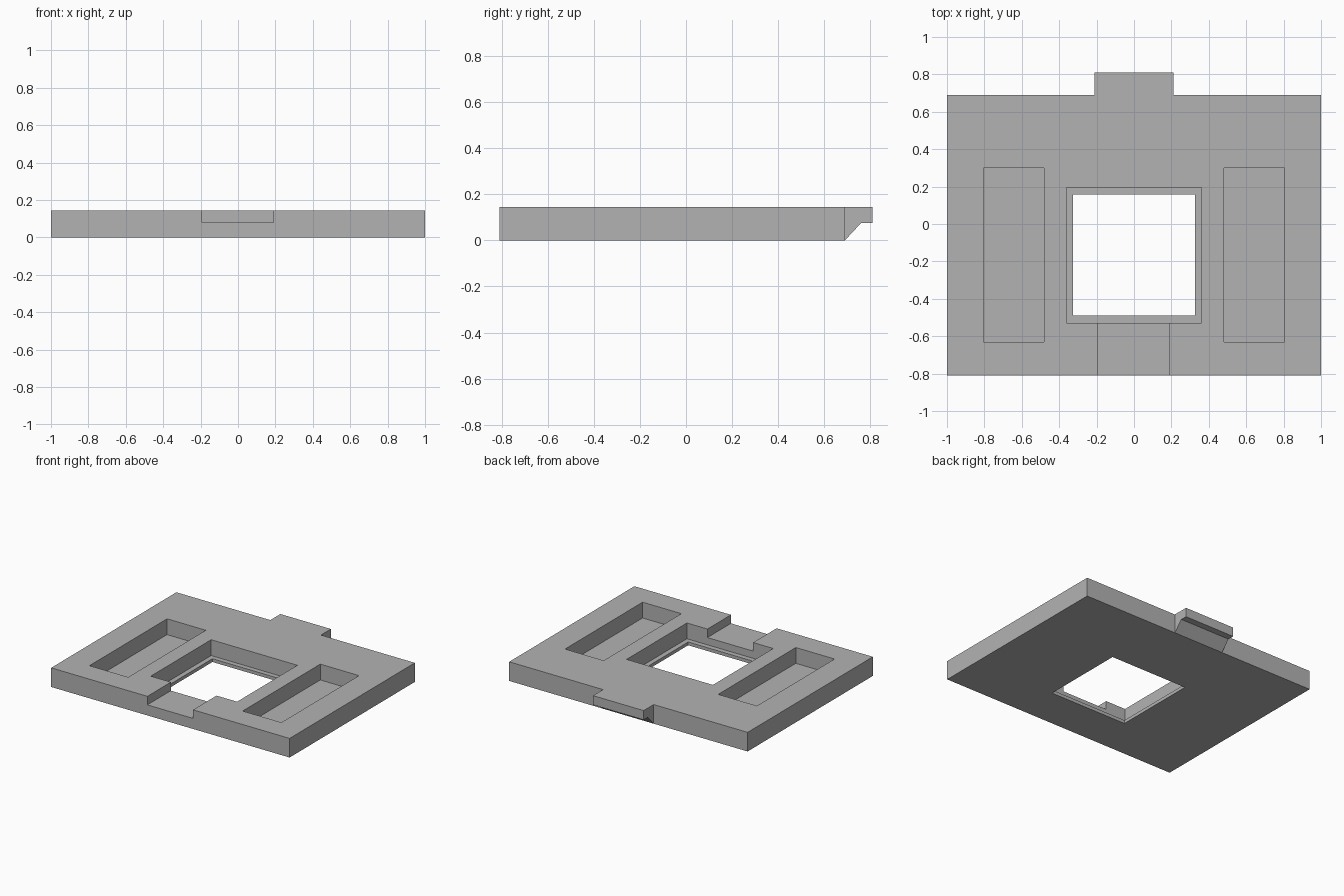
import bpy
import bmesh
from mathutils import Vector

if "Cube" in bpy.data.objects:
    bpy.data.objects.remove(bpy.data.objects["Cube"], do_unlink=True)

TOP = 0.145      # plate thickness
ABOVE = 0.25     # cutters reach past the top face

grey = bpy.data.materials.new("plain grey")
grey.use_nodes = True
colour = (0.45, 0.45, 0.45, 1)
grey.diffuse_color = colour
grey.node_tree.nodes["Principled BSDF"].inputs["Base Color"].default_value = colour


def prism(name, points, direction):
    """Extrude a flat outline of 3D points along a direction."""
    bm = bmesh.new()
    face = bm.faces.new([bm.verts.new(p) for p in points])
    new = bmesh.ops.extrude_face_region(bm, geom=[face])["geom"]
    verts = [v for v in new if isinstance(v, bmesh.types.BMVert)]
    bmesh.ops.translate(bm, verts=verts, vec=Vector(direction))
    bmesh.ops.recalc_face_normals(bm, faces=bm.faces)
    mesh = bpy.data.meshes.new(name)
    bm.to_mesh(mesh)
    bm.free()
    mesh.materials.append(grey)
    obj = bpy.data.objects.new(name, mesh)
    bpy.context.collection.objects.link(obj)
    return obj


def box(name, x0, x1, y0, y1, z0, z1=ABOVE):
    outline = [(x0, y0, z0), (x1, y0, z0), (x1, y1, z0), (x0, y1, z0)]
    return prism(name, outline, (0, 0, z1 - z0))


def cut(target, cutter):
    """Subtract the cutter from the target, then discard it."""
    cutter.hide_render = True
    mod = target.modifiers.new(cutter.name, "BOOLEAN")
    mod.operation = "DIFFERENCE"
    mod.solver = "EXACT"
    mod.object = cutter
    bpy.context.view_layer.objects.active = target
    bpy.ops.object.modifier_apply(modifier=mod.name)
    bpy.data.objects.remove(cutter, do_unlink=True)


# Base plate with the rear tab in its outline
right_half = [(1, -0.81), (1, 0.69), (0.212, 0.69), (0.212, 0.81)]
outline = right_half + [(-x, y) for x, y in reversed(right_half)]
plate = prism("base_plate", [(x, y, 0) for x, y in outline], (0, 0, TOP))

# Sloped undercut beneath the tab
undercut = [(0.64, -0.0536), (0.76, 0.075), (0.9, 0.075), (0.9, -0.0536)]
cut(plate, prism("tab_undercut", [(-0.4, y, z) for y, z in undercut], (0.8, 0, 0)))

# Blind pockets on both sides
for name, x0, x1 in (("left_pocket", 0.48, 0.805), ("right_pocket", -0.805, -0.48)):
    cut(plate, box(name, x0, x1, -0.63, 0.30, 0.025))

# Central recess, leaving a thin ledge around a through opening
cut(plate, box("centre_recess", -0.362, 0.362, -0.528, 0.195, 0.025))
cut(plate, box("centre_opening", -0.325, 0.325, -0.49, 0.158, -0.1))

# Front channel that opens into the recess
cut(plate, box("front_channel", -0.193, 0.19, -0.9, -0.5, 0.08))
